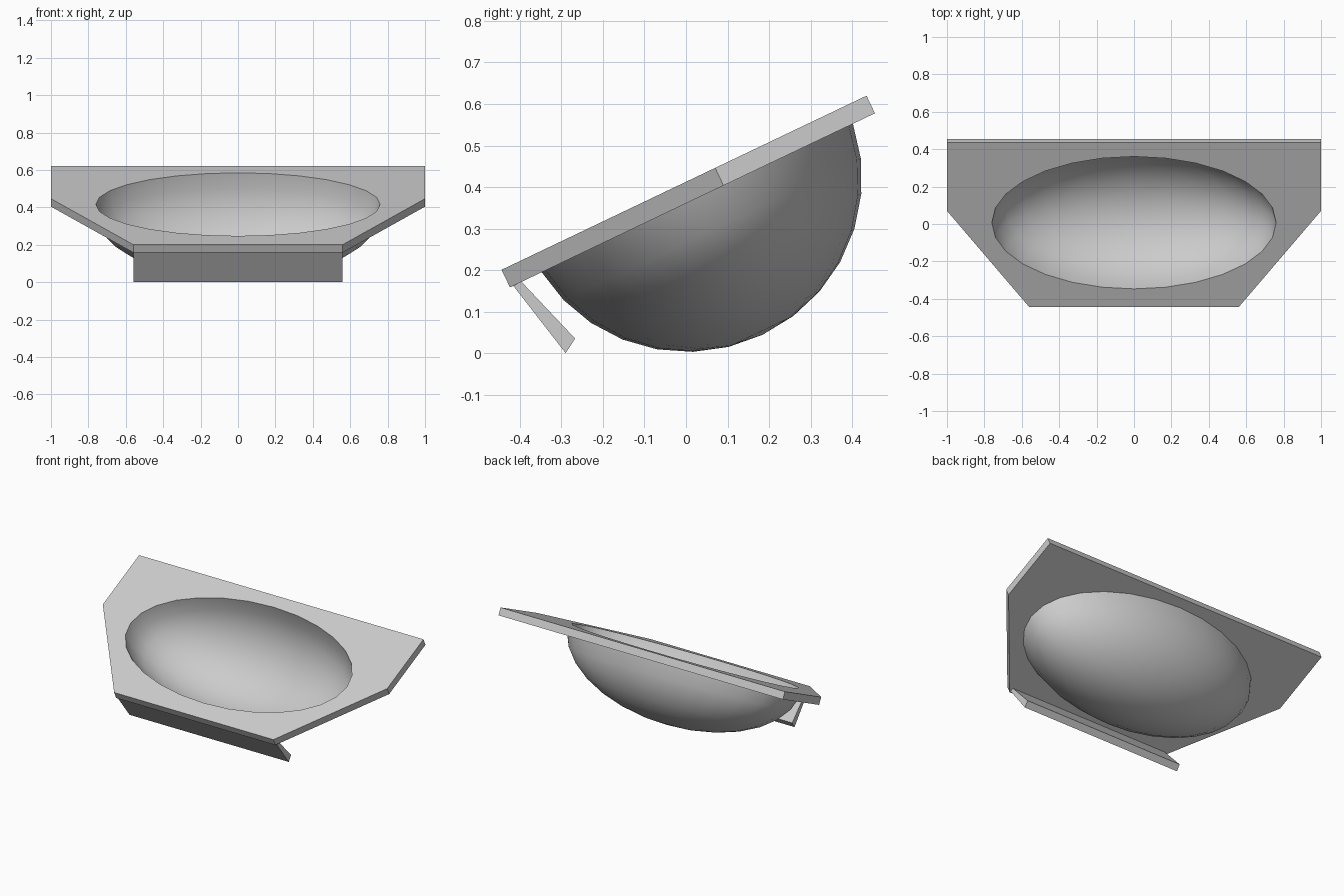
import bpy, bmesh
from math import sin, cos, pi, radians, asin
from mathutils import Matrix, Vector

cube = bpy.data.objects.get("Cube")
if cube:
    bpy.data.objects.remove(cube)

ceramic = bpy.data.materials.new("light_grey")
ceramic.use_nodes = True
ceramic.diffuse_color = (0.6, 0.6, 0.6, 1)
ceramic.node_tree.nodes["Principled BSDF"].inputs["Base Color"].default_value = (0.6, 0.6, 0.6, 1)

# Tilted frame of the deck: x across, y up the slope, z along its normal
TILT = Matrix.Translation((0, 0.007, 0.416)) @ Matrix.Rotation(radians(25.5), 4, 'X')
THICK = 0.047
SEGMENTS, RINGS = 28, 7
INNER = (0.76, 0.392, 0.395)
OUTER = (0.785, 0.418, 0.412)


def finish(name, bm):
    mesh = bpy.data.meshes.new(name)
    bm.to_mesh(mesh)
    bm.free()
    mesh.materials.append(ceramic)
    obj = bpy.data.objects.new(name, mesh)
    bpy.context.collection.objects.link(obj)
    bpy.ops.object.select_all(action='DESELECT')
    obj.select_set(True)
    bpy.context.view_layer.objects.active = obj
    bpy.ops.object.shade_smooth_by_angle(angle=radians(35))
    return obj


def ellipsoid_ring(radii, angle):
    a, b, c = radii
    return [Vector((a * cos(angle) * cos(2 * pi * i / SEGMENTS),
                    b * cos(angle) * sin(2 * pi * i / SEGMENTS),
                    -c * sin(angle))) for i in range(SEGMENTS)]


def add_loop(bm, points):
    verts = [bm.verts.new(TILT @ p) for p in points]
    edges = [bm.edges.new((v, verts[i - 1])) for i, v in enumerate(verts)]
    return verts, edges


def add_bowl(name, radii, start, floor, faces_up):
    # Half ellipsoid hanging from the deck, flattened where it meets the floor
    bm = bmesh.new()
    rings = []
    for k in range(RINGS):
        angle = start + (pi / 2 - start) * k / RINGS
        rings.append([bm.verts.new(TILT @ p) for p in ellipsoid_ring(radii, angle)])
    pole = bm.verts.new(TILT @ Vector((0, 0, -radii[2])))
    for upper, lower in zip(rings, rings[1:]):
        for i in range(SEGMENTS):
            bm.faces.new((upper[i - 1], lower[i - 1], lower[i], upper[i]))
    for i in range(SEGMENTS):
        bm.faces.new((rings[-1][i - 1], pole, rings[-1][i]))
    for v in bm.verts:
        v.co.z = max(v.co.z, floor)
    bm.normal_update()
    # The pole faces point down for the outside and up for the inside
    if (pole.link_faces[0].normal.z > 0) != faces_up:
        bmesh.ops.reverse_faces(bm, faces=bm.faces[:])
    finish(name, bm)


# Six-sided sloping deck with an oval opening
half = [(0.56, -0.5), (1.0, 0.07), (1.0, 0.474)]
outline = half + [(-x, y) for x, y in reversed(half)]
bm = bmesh.new()
skirts = []
for height, radii, angle in ((0, INNER, 0), (-THICK, OUTER, asin(THICK / OUTER[2]))):
    verts, edges = add_loop(bm, [Vector((x, y, height)) for x, y in outline])
    rim = add_loop(bm, ellipsoid_ring(radii, angle))[1]
    bmesh.ops.triangle_fill(bm, edges=edges + rim, use_beauty=True)
    skirts.append(verts)
top, bottom = skirts
for i in range(len(top)):
    bm.faces.new((top[i - 1], bottom[i - 1], bottom[i], top[i]))
bmesh.ops.recalc_face_normals(bm, faces=bm.faces[:])
finish("deck", bm)

# Basin inside and outside
add_bowl("basin_inside", INNER, 0, 0.02, True)
add_bowl("basin_outside", OUTER, asin(THICK / OUTER[2]), 0.002, False)

# Front apron leaning back beneath the deck
profile = [(-0.422, 0.17), (-0.29, 0.0), (-0.267, 0.035), (-0.402, 0.178)]
bm = bmesh.new()
ends = [[bm.verts.new((x, y, z)) for y, z in profile] for x in (-0.56, 0.56)]
for end in ends:
    bm.faces.new(end)
for i in range(len(profile)):
    bm.faces.new((ends[0][i - 1], ends[0][i], ends[1][i], ends[1][i - 1]))
bmesh.ops.recalc_face_normals(bm, faces=bm.faces[:])
finish("front_apron", bm)
